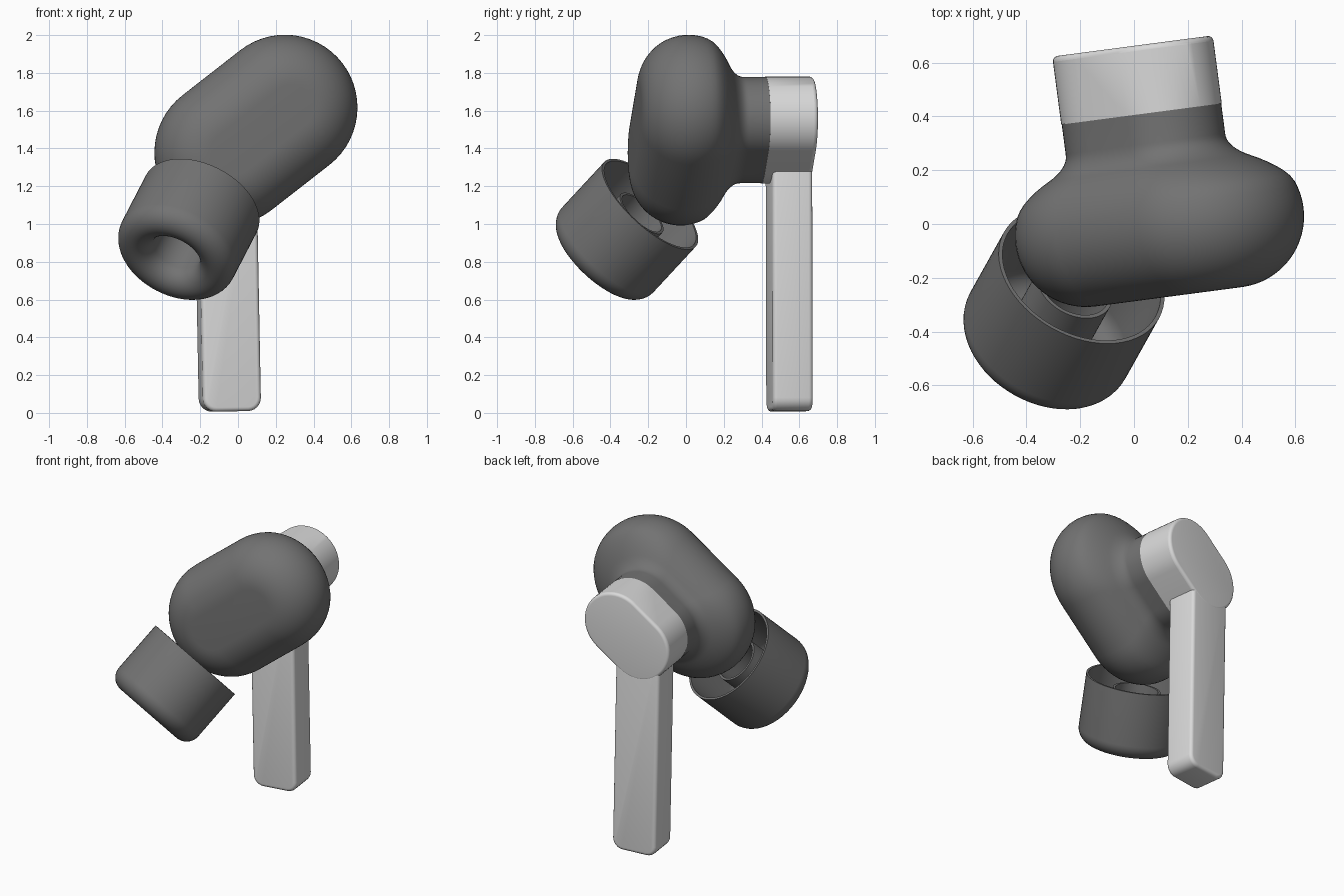
import bpy, bmesh
from math import sin, cos, pi, radians, asin, sqrt
from mathutils import Vector, Matrix

if "Cube" in bpy.data.objects:
    bpy.data.objects.remove(bpy.data.objects["Cube"], do_unlink=True)

TURN = Matrix.Rotation(radians(7.5), 4, 'Z')   # the whole bud is turned a little
TILT = radians(37.7)                           # slope of the body and cap


def material(name, value):
    m = bpy.data.materials.new(name)
    m.use_nodes = True
    colour = (value, value, value, 1)
    m.diffuse_color = colour
    m.node_tree.nodes["Principled BSDF"].inputs["Base Color"].default_value = colour
    return m


DARK = material("dark grey", 0.17)
LIGHT = material("light grey", 0.7)


def finish(name, bm, mat, matrix):
    bmesh.ops.recalc_face_normals(bm, faces=bm.faces[:])
    bm.transform(matrix)
    mesh = bpy.data.meshes.new(name)
    bm.to_mesh(mesh)
    bm.free()
    mesh.materials.append(mat)
    ob = bpy.data.objects.new(name, mesh)
    bpy.context.collection.objects.link(ob)
    bpy.ops.object.select_all(action='DESELECT')
    ob.select_set(True)
    bpy.context.view_layer.objects.active = ob
    bpy.ops.object.shade_smooth_by_angle(angle=radians(35))
    return ob


def skin(rings, closed):
    """Join a list of rings; either loop back to the first or cap both ends."""
    bm = bmesh.new()
    loops = [[bm.verts.new(p) for p in ring] for ring in rings]
    pairs = list(zip(loops, loops[1:]))
    if closed:
        pairs.append((loops[-1], loops[0]))
    else:
        bm.faces.new(loops[0])
        bm.faces.new(loops[-1])
    for a, b in pairs:
        for i in range(len(a)):
            j = (i + 1) % len(a)
            bm.faces.new((a[i], a[j], b[j], b[i]))
    return bm


def arc(cx, cy, radius, start, end, n):
    return [(cx + radius * cos(start + (end - start) * i / n),
             cy + radius * sin(start + (end - start) * i / n)) for i in range(n + 1)]


def stadium(r, h, depth, centre, n=28):
    """Tilted long-round outline of radius r and half length h."""
    points = []
    for side in (1, -1):
        for i in range(n + 1):
            a = -pi / 2 + pi * i / n
            x, z = side * (h + r * cos(a)), side * r * sin(a)
            points.append((centre + x * cos(TILT) - z * sin(TILT), depth,
                           1.497 + x * sin(TILT) + z * cos(TILT)))
    return points


# Body: rounded front, swelling side, then a hollow fillet into the neck
FLAT, ROUND, MID = 0.12, 0.265, -0.02
NECK, FILLET = 0.22, 0.11
reach = ROUND + FILLET
rise = sqrt(reach ** 2 - (NECK + FILLET - FLAT) ** 2)
theta = asin(rise / reach)
profile = arc(FLAT, MID, ROUND, -pi / 2, theta, 26)
profile += arc(NECK + FILLET, MID + rise, FILLET, pi + theta, pi, 10)[1:]
profile.append((NECK, 0.41))
rings = []
for r, v in profile:
    f = min(max((v - 0.08) / 0.2, 0), 1)
    f = f * f * (3 - 2 * f)
    rings.append(stadium(r, 0.196 - 0.096 * f, v, 0.093 - 0.012 * f))
finish("body", skin(rings, False), DARK, TURN)

# Cap behind the neck
profile = [(0.222, 0.402), (0.222, 0.637)] + arc(0.202, 0.637, 0.02, 0, pi / 2, 5)
finish("cap", skin([stadium(r, 0.1, v, 0.081) for r, v in profile], False), LIGHT, TURN)

# Stem: bar with large lower corners and softened edges
bm = bmesh.new()
bmesh.ops.create_cube(bm, size=1)
bm.transform(Matrix.Diagonal((0.31, 0.213, 1.4, 1)))
corners = [e for e in bm.edges if all(v.co.z < 0 for v in e.verts)
           and abs(e.verts[0].co.y - e.verts[1].co.y) > 0.1]
bmesh.ops.bevel(bm, geom=corners, offset=0.07, segments=6, profile=0.5, affect='EDGES')
rims = [e for e in bm.edges if e.calc_face_angle(0) > 1]
bmesh.ops.bevel(bm, geom=rims, offset=0.022, segments=4, profile=0.5, affect='EDGES')
lean = Matrix.Translation((0.016, 0.549, 0.708)) @ Matrix.Rotation(radians(1.1), 4, 'Y').inverted()
finish("stem", bm, LIGHT, TURN @ lean)

# Ear tip: thin outer skirt rolled over the front into an inner tube
WALL = 0.015
ROLL, CREST, SEAT = 0.0975, 0.2325, 0.35
profile = [(CREST + ROLL, 0)]
profile += arc(CREST, SEAT, ROLL, 0, pi, 20)
profile += [(CREST - ROLL, 0.07), (CREST - ROLL + WALL, 0.07)]
profile += arc(CREST, SEAT, ROLL - WALL, pi, 0, 14)
profile.append((CREST + ROLL - WALL, 0))
rings = [[(r * cos(2 * pi * i / 64), r * sin(2 * pi * i / 64), t) for i in range(64)]
         for r, t in profile]
axis = Vector((-0.355, -0.635, -0.685))
place = Matrix.Translation((-0.195, -0.19, 1.105)) @ axis.to_track_quat('Z', 'Y').to_matrix().to_4x4()
finish("ear_tip", skin(rings, True), DARK, place)
